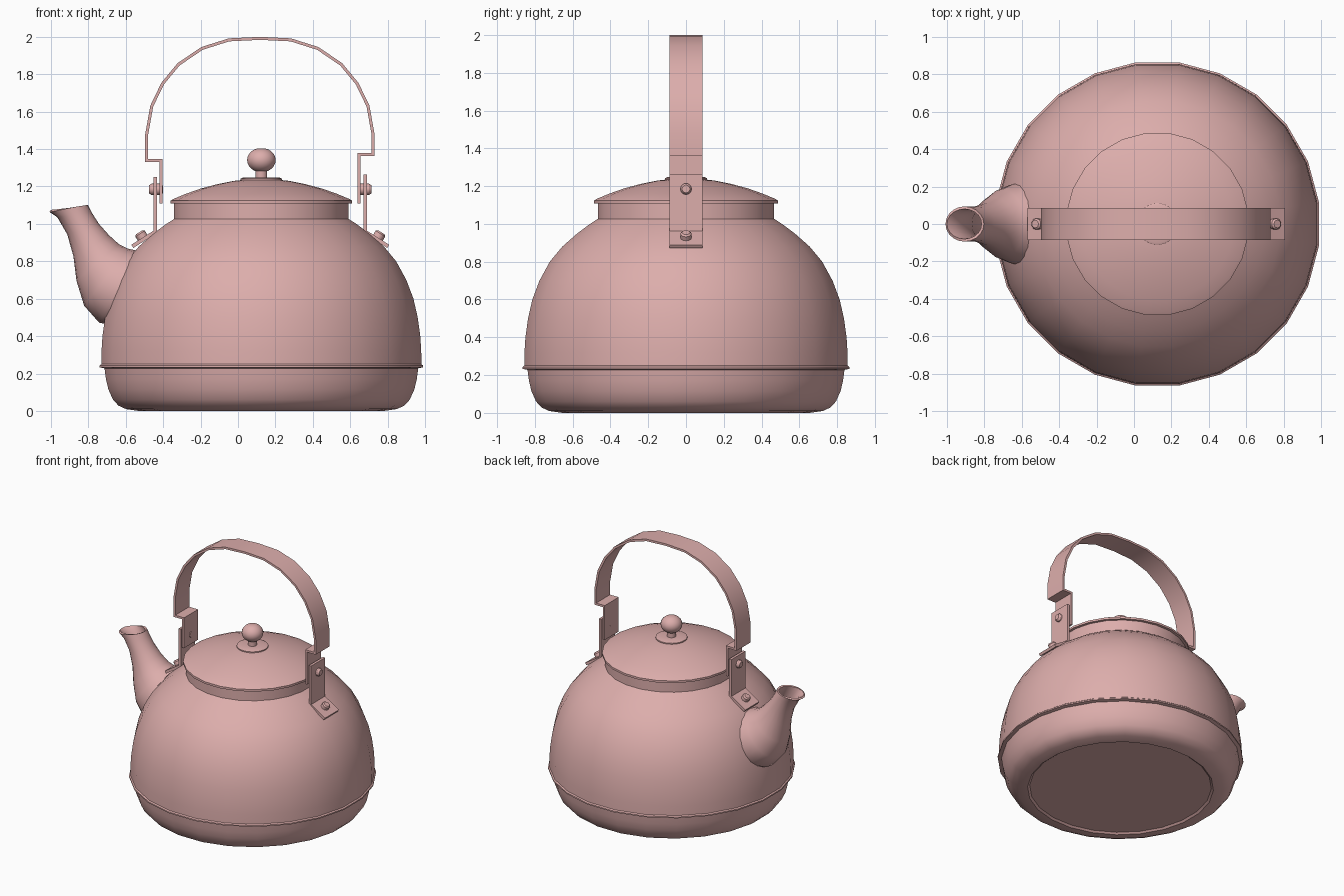
import bpy, bmesh, math
from mathutils import Vector

if "Cube" in bpy.data.objects:
    bpy.data.objects.remove(bpy.data.objects["Cube"])

CX = 0.125    # axis of the pot
SIDES = 24


def finish(name, bm, thickness=0, offset=0, angle=32):
    bmesh.ops.recalc_face_normals(bm, faces=bm.faces)
    mesh = bpy.data.meshes.new(name)
    bm.to_mesh(mesh)
    bm.free()
    obj = bpy.data.objects.new(name, mesh)
    bpy.context.collection.objects.link(obj)
    bpy.ops.object.select_all(action='DESELECT')
    obj.select_set(True)
    bpy.context.view_layer.objects.active = obj
    if thickness:
        mod = obj.modifiers.new("thickness", 'SOLIDIFY')
        mod.thickness = thickness
        mod.offset = offset
        mod.use_even_offset = True
        bpy.ops.object.modifier_apply(modifier=mod.name)
    bpy.ops.object.shade_smooth_by_angle(angle=math.radians(angle))
    obj.data.materials.append(enamel)
    return obj


def bridge(bm, rings):
    for a, b in zip(rings, rings[1:]):
        n = len(a)
        for i in range(n):
            j = (i + 1) % n
            bm.faces.new((a[i], a[j], b[j], b[i]))


def lathe(name, profile, sides=SIDES, cap_top=True):
    """Turn an (r, z) profile about the pot axis, closing the ends."""
    bm = bmesh.new()
    rings = []
    for r, z in profile:
        ring = []
        for i in range(sides):
            a = math.tau * (i + 0.5) / sides
            ring.append(bm.verts.new((CX + r * math.cos(a), r * math.sin(a), z)))
        rings.append(ring)
    bridge(bm, rings)
    bm.faces.new(rings[0])
    if cap_top:
        bm.faces.new(rings[-1])
    return finish(name, bm)


def strap(name, path, half_width, thickness):
    """Flat metal strip following an (x, z) path."""
    bm = bmesh.new()
    rows = [[bm.verts.new((x, y, z)) for y in (-half_width, half_width)] for x, z in path]
    for a, b in zip(rows, rows[1:]):
        bm.faces.new((a[0], a[1], b[1], b[0]))
    return finish(name, bm, thickness)


def rivet(name, centre, axis, length, radius=0.03):
    """Short pin with softened ends."""
    bm = bmesh.new()
    rot = Vector((0, 0, 1)).rotation_difference(Vector(axis))
    rings = []
    for r, t in ((0.7, -0.5), (1, -0.32), (1, 0.32), (0.7, 0.5)):
        ring = []
        for i in range(12):
            a = math.tau * i / 12
            p = Vector((r * radius * math.cos(a), r * radius * math.sin(a), t * length))
            ring.append(bm.verts.new(Vector(centre) + rot @ p))
        rings.append(ring)
    bridge(bm, rings)
    bm.faces.new(rings[0])
    bm.faces.new(rings[-1])
    return finish(name, bm)


enamel = bpy.data.materials.new("pink_enamel")
enamel.diffuse_color = (0.72, 0.42, 0.41, 1)
enamel.use_nodes = True
enamel.node_tree.nodes["Principled BSDF"].inputs["Base Color"].default_value = enamel.diffuse_color

# Pot: recessed base, rounded foot, bead, domed shoulder and neck
lathe("pot_body", [
    (0.645, 0.012), (0.66, 0.0), (0.73, 0.01), (0.77, 0.028), (0.80, 0.06),
    (0.825, 0.115), (0.838, 0.17), (0.846, 0.228), (0.872, 0.233), (0.872, 0.243),
    (0.863, 0.25), (0.862, 0.32), (0.857, 0.40), (0.843, 0.50), (0.82, 0.60),
    (0.782, 0.70), (0.727, 0.80), (0.66, 0.88), (0.58, 0.95), (0.515, 0.998),
    (0.47, 1.027), (0.47, 1.112)])

# Lid and its knob
lathe("lid", [
    (0.46, 1.108), (0.49, 1.108), (0.49, 1.124), (0.475, 1.133), (0.41, 1.16),
    (0.33, 1.188), (0.24, 1.212), (0.15, 1.23), (0.07, 1.238)])
lathe("knob_base", [(0.112, 1.22), (0.112, 1.242), (0.10, 1.247), (0.033, 1.247)])
lathe("knob_stem", [(0.032, 1.24), (0.032, 1.29)], 16)
lathe("knob", [(0.077 * math.sin(math.pi * k / 12), 1.341 - 0.065 * math.cos(math.pi * k / 12))
               for k in range(1, 12)])

# Spout: each section has its lower point, upper point and half width
sections = [
    (-1.00, 1.075, -0.815, 1.095, 0.08), (-0.955, 1.045, -0.795, 1.055, 0.078),
    (-0.90, 0.95, -0.755, 0.992, 0.082), (-0.866, 0.83, -0.70, 0.93, 0.10),
    (-0.85, 0.70, -0.645, 0.88, 0.13), (-0.81, 0.57, -0.59, 0.853, 0.172),
    (-0.735, 0.485, -0.55, 0.845, 0.20), (-0.62, 0.46, -0.47, 0.82, 0.21)]
bm = bmesh.new()
rings = []
for x0, z0, x1, z1, w in sections:
    low, high = Vector((x0, 0, z0)), Vector((x1, 0, z1))
    mid, half = (low + high) / 2, (high - low) / 2
    rings.append([bm.verts.new(mid + half * math.cos(math.tau * i / 20)
                               + Vector((0, w * math.sin(math.tau * i / 20), 0)))
                  for i in range(20)])
bridge(bm, rings)
finish("spout", bm, 0.014, -1, 40)

# Handle: arched strap stepping inwards to a tab at each end
arch = [(0.605, 1.48), (0.578, 1.63), (0.52, 1.75), (0.435, 1.853), (0.31, 1.938), (0.165, 1.984)]
hx = 0.117
path = [(-0.412, 1.11), (-0.412, 1.338), (-0.488, 1.338)]
path += [(hx - d, z) for d, z in arch] + [(hx, 1.992)]
path += [(hx + d, z) for d, z in reversed(arch)]
path += [(0.722, 1.37), (0.648, 1.37), (0.648, 1.11)]
strap("handle", path, 0.086, 0.016)

# Brackets riveted to the shoulder and pivoting the handle
for side, s, x, top in (("left", -1, -0.442, 1.25), ("right", 1, 0.68, 1.263)):
    strap(side + "_bracket", [(x, top), (x, 0.958), (x + s * 0.123, 0.88)], 0.086, 0.02)
    rivet(side + "_pivot_rivet", (x + s * -0.003, 0, 1.185), (s, 0, 0), 0.075)
    rivet(side + "_shoulder_rivet", (x + s * 0.073, 0, 0.934), (s * 0.54, 0, 0.84), 0.05)
